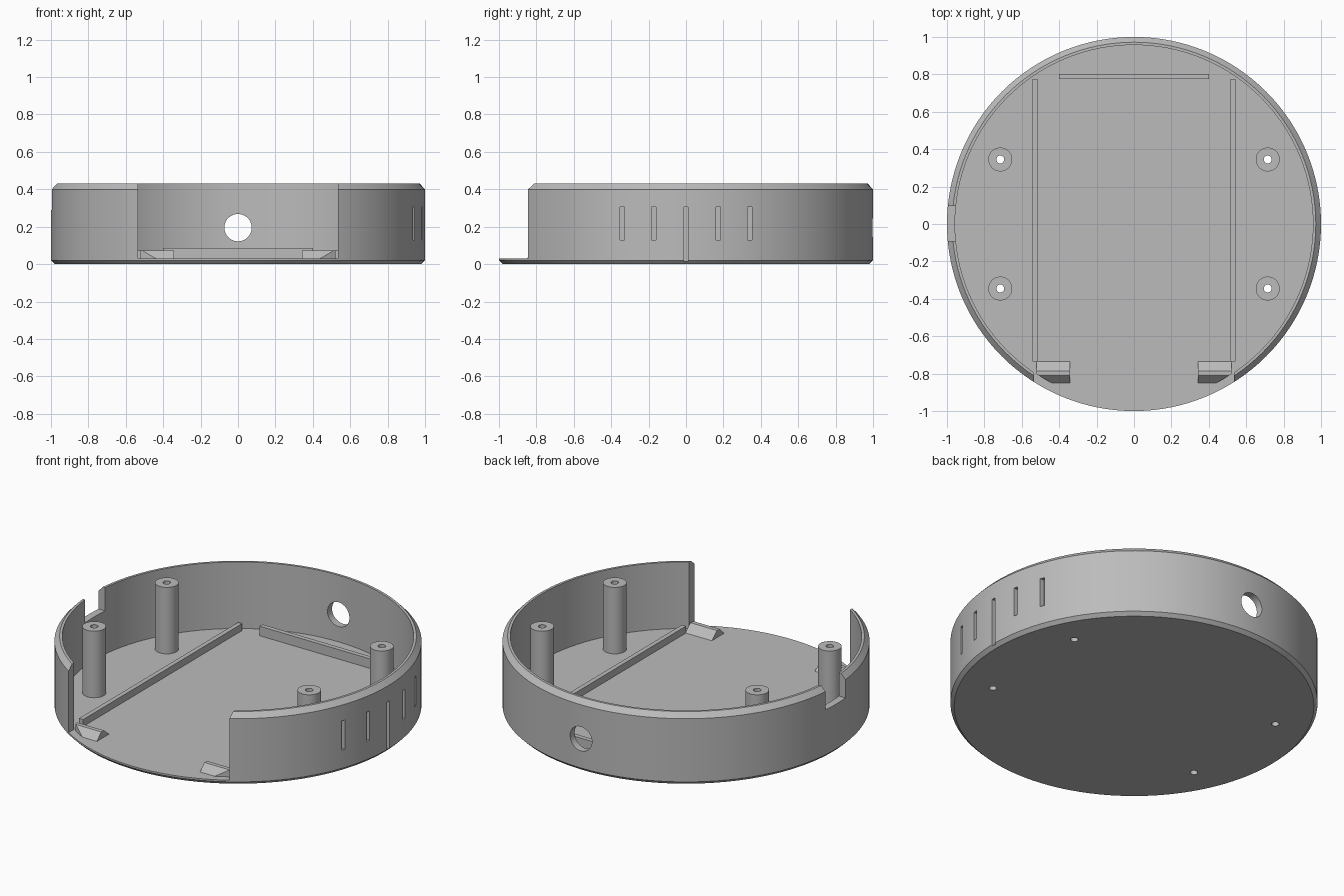
import bpy, bmesh, math
from mathutils import Matrix, Vector

if "Cube" in bpy.data.objects:
    bpy.data.objects.remove(bpy.data.objects["Cube"])

grey = bpy.data.materials.new("plain grey")
grey.use_nodes = True
colour = (0.5, 0.5, 0.5, 1)
grey.diffuse_color = colour
grey.node_tree.nodes["Principled BSDF"].inputs["Base Color"].default_value = colour

FLOOR, TOP, INNER = 0.03, 0.43, 0.957


def add_object(name, bm):
    bmesh.ops.recalc_face_normals(bm, faces=bm.faces)
    mesh = bpy.data.meshes.new(name)
    bm.to_mesh(mesh)
    bm.free()
    mesh.materials.append(grey)
    obj = bpy.data.objects.new(name, mesh)
    bpy.context.collection.objects.link(obj)
    return obj


def box(name, low, high):
    low, high = Vector(low), Vector(high)
    bm = bmesh.new()
    place = Matrix.Translation((low + high) / 2) @ Matrix.Diagonal((*(high - low), 1))
    bmesh.ops.create_cube(bm, size=1, matrix=place)
    return add_object(name, bm)


def rod(name, centre, radius, length, sides=48, turn=Matrix.Identity(4)):
    bm = bmesh.new()
    bmesh.ops.create_cone(bm, cap_ends=True, segments=sides, radius1=radius, radius2=radius,
                          depth=length, matrix=Matrix.Translation(centre) @ turn)
    return add_object(name, bm)


def lathe(name, profile, sides=128):
    """Turn a closed (radius, height) profile around z."""
    bm = bmesh.new()
    verts = [bm.verts.new((r, 0, z)) for r, z in profile]
    edges = [bm.edges.new((a, b)) for a, b in zip(verts, verts[1:] + verts[:1])]
    bmesh.ops.spin(bm, geom=verts + edges, axis=(0, 0, 1), cent=(0, 0, 0),
                   angle=2 * math.pi, steps=sides, use_duplicate=False)
    bmesh.ops.remove_doubles(bm, verts=bm.verts, dist=0.0001)
    return add_object(name, bm)


def extrude_x(name, profile, x0, x1):
    """Extrude a (y, z) profile along x."""
    bm = bmesh.new()
    face = bm.faces.new([bm.verts.new((x0, y, z)) for y, z in profile])
    moved = bmesh.ops.extrude_face_region(bm, geom=[face])["geom"]
    bmesh.ops.translate(bm, vec=(x1 - x0, 0, 0),
                        verts=[v for v in moved if isinstance(v, bmesh.types.BMVert)])
    return add_object(name, bm)


def select(obj):
    bpy.ops.object.select_all(action="DESELECT")
    obj.select_set(True)
    bpy.context.view_layer.objects.active = obj


def carve(obj, cutters, operation="DIFFERENCE"):
    select(obj)
    for cutter in cutters:
        mod = obj.modifiers.new("carve", "BOOLEAN")
        mod.operation, mod.solver, mod.object = operation, "EXACT", cutter
        bpy.ops.object.modifier_apply(modifier=mod.name)


def smooth(obj):
    select(obj)
    bpy.ops.object.shade_smooth_by_angle(angle=math.radians(20))


# Base disc with a chamfered lower edge, and the ring wall
base = rod("base", (0, 0, FLOOR / 2), 1, FLOOR, 128)
base_blank = lathe("base_edge", [(0.9, 0), (0.98, 0), (1, 0.02), (1, FLOOR), (0.9, FLOOR)])
bpy.data.objects.remove(base)
base = base_blank
base.name = "base"
bm = bmesh.new()
bm.from_mesh(base.data)
# Fill the middle of the disc
bmesh.ops.delete(bm, geom=[f for f in bm.faces if all(v.co.xy.length < 0.91 for v in f.verts)],
                 context="FACES")
bmesh.ops.holes_fill(bm, edges=[e for e in bm.edges if e.is_boundary], sides=0)
bmesh.ops.recalc_face_normals(bm, faces=bm.faces)
bm.to_mesh(base.data)
bm.free()
wall = lathe("wall", [(INNER, FLOOR), (1, FLOOR), (1, 0.4), (0.972, TOP), (INNER, TOP)])

# Cutters: front opening, side notch, cable hole and outer grooves
helpers = [
    box("opening_cutter", (-0.535, -1.1, 0), (0.535, -0.6, 0.6)),
    box("notch_cutter", (-1.1, -0.092, 0.29), (-0.9, 0.097, 0.6)),
    rod("hole_cutter", (0, 0.97, 0.195), 0.073, 0.3, 48, Matrix.Rotation(math.pi / 2, 4, "X")),
]
for y in (-0.342, -0.172, 0, 0.172, 0.342):
    x = math.sqrt(1 - y * y) - 0.022
    bottom = 0.015 if y == 0 else 0.13
    helpers.append(box("groove_cutter", (x, y - 0.012, bottom), (1.1, y + 0.012, 0.305)))
carve(wall, helpers)
carve(base, [h for h in helpers if h.name.startswith("groove")])

# Four screw posts, drilled through the base
for sx in (-1, 1):
    for sy in (-1, 1):
        x, y = 0.715 * sx, 0.345 * sy
        drill = rod("drill_cutter", (x, y, 0.2), 0.021, 1, 24)
        side = ("left" if sx > 0 else "right") + ("_front" if sy < 0 else "_back")
        post = rod("post_" + side, (x, y, (TOP + FLOOR) / 2), 0.064, TOP - FLOOR)
        carve(post, [drill])
        carve(base, [drill])
        smooth(post)
        helpers.append(drill)

# Side rails, and front clips trimmed to the inner circle
trim = rod("trim_cutter", (0, 0, 0.2), INNER, 1, 128)
helpers.append(trim)
clip_profile = [(-0.735, FLOOR), (-0.785, 0.072), (-0.81, 0.072), (-0.85, FLOOR)]
for side, s in (("left", 1), ("right", -1)):
    box("rail_" + side, (min(0.515 * s, 0.542 * s), -0.735, FLOOR),
        (max(0.515 * s, 0.542 * s), 0.775, 0.072))
    clip = extrude_x("clip_" + side, clip_profile, 0.343 * s, 0.52 * s)
    carve(clip, [trim], "INTERSECT")
box("back_stop", (-0.4, 0.775, FLOOR), (0.4, 0.803, 0.087))

smooth(base)
smooth(wall)
for helper in helpers:
    bpy.data.objects.remove(helper)
